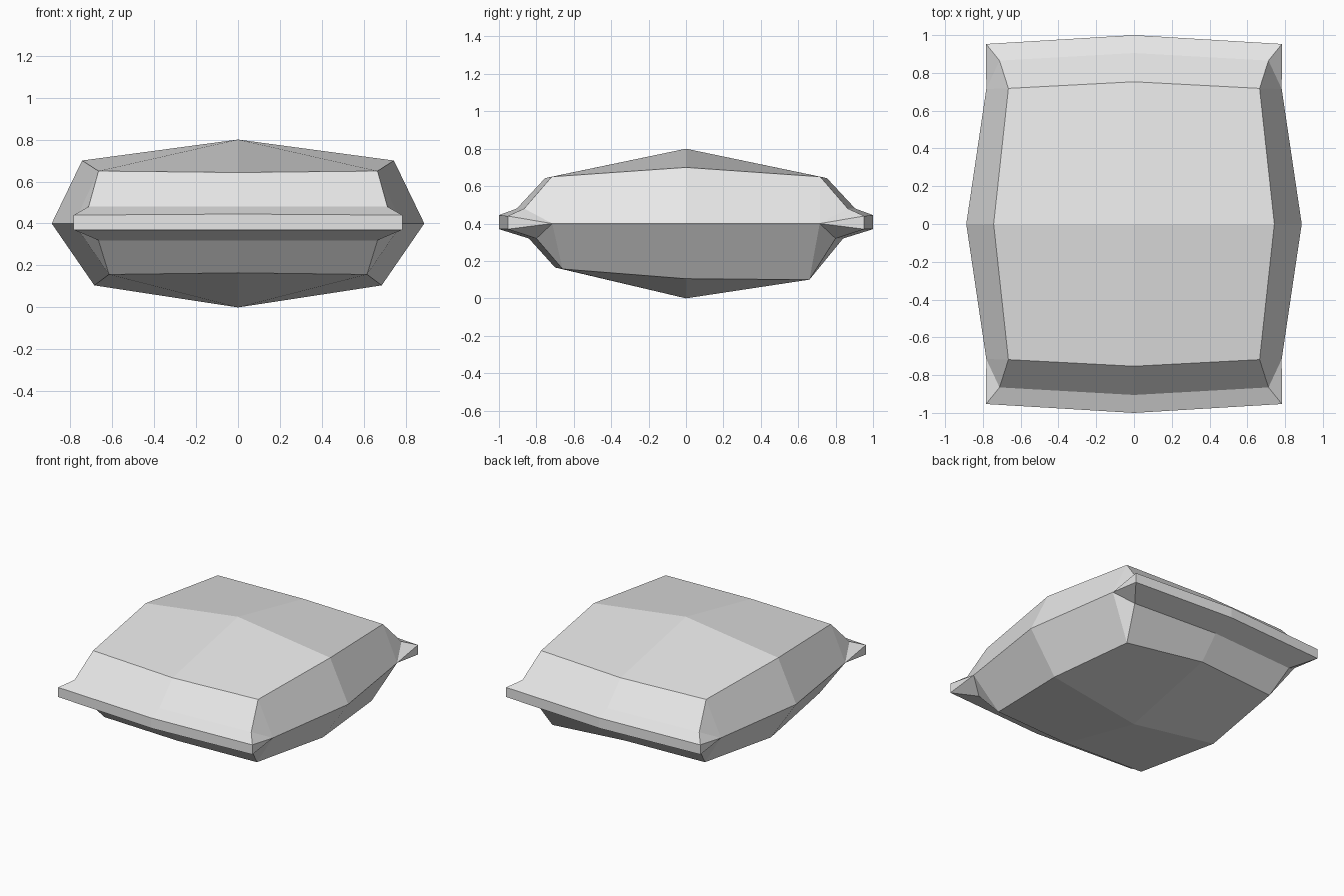
import bpy
import bmesh

cube = bpy.data.objects.get("Cube")
if cube:
    bpy.data.objects.remove(cube, do_unlink=True)

# One flat fabric colour
fabric = bpy.data.materials.new("grey_fabric")
fabric.use_nodes = True
colour = (0.8, 0.8, 0.8, 1)
fabric.diffuse_color = colour
fabric.node_tree.nodes["Principled BSDF"].inputs["Base Color"].default_value = colour

# End profile from top to bottom: corner x, corner y, middle y, corner z, middle z
PROFILE = [
    (0.665, 0.718, 0.753, 0.65, 0.643),   # top edge
    (0.712, 0.865, 0.905, 0.48, 0.48),    # upper flap root
    (0.783, 0.953, 1.0, 0.44, 0.445),     # flap upper lip
    (0.783, 0.953, 1.0, 0.37, 0.37),      # flap lower lip
    (0.665, 0.80, 0.84, 0.32, 0.32),      # lower flap root
    (0.615, 0.66, 0.70, 0.157, 0.165),    # bottom edge
]

bm = bmesh.new()
top = bm.verts.new((0, 0, 0.80))
bottom = bm.verts.new((0, 0, 0))

# Middle of each long side: upper edge, seam, lower edge
sides = {sx: [bm.verts.new((sx * x, 0, z))
              for x, z in ((0.743, 0.70), (0.888, 0.40), (0.685, 0.105))]
         for sx in (-1, 1)}

for sy in (-1, 1):
    middle = [bm.verts.new((0, sy * my, mz)) for _, _, my, _, mz in PROFILE]
    for sx in (-1, 1):
        corner = [bm.verts.new((sx * x, sy * cy, cz)) for x, cy, _, cz, _ in PROFILE]
        seam = bm.verts.new((sx * 0.782, sy * 0.715, 0.40))
        upper, waist, lower = sides[sx]

        # Puffed top and bottom panels
        bm.faces.new((top, upper, corner[0], middle[0]))
        bm.faces.new((bottom, lower, corner[-1], middle[-1]))

        # Long side panels
        bm.faces.new((upper, corner[0], seam, waist))
        bm.faces.new((waist, seam, corner[-1], lower))

        # End flap strips and the folded corner fan
        for i in range(len(PROFILE) - 1):
            bm.faces.new((middle[i], corner[i], corner[i + 1], middle[i + 1]))
            bm.faces.new((corner[i], seam, corner[i + 1]))

        # One bottom corner sags
        if sx > 0 and sy > 0:
            corner[-1].co.z = 0.10

bmesh.ops.recalc_face_normals(bm, faces=bm.faces)
mesh = bpy.data.meshes.new("cushion")
bm.to_mesh(mesh)
bm.free()
mesh.materials.append(fabric)
cushion = bpy.data.objects.new("cushion", mesh)
bpy.context.collection.objects.link(cushion)
